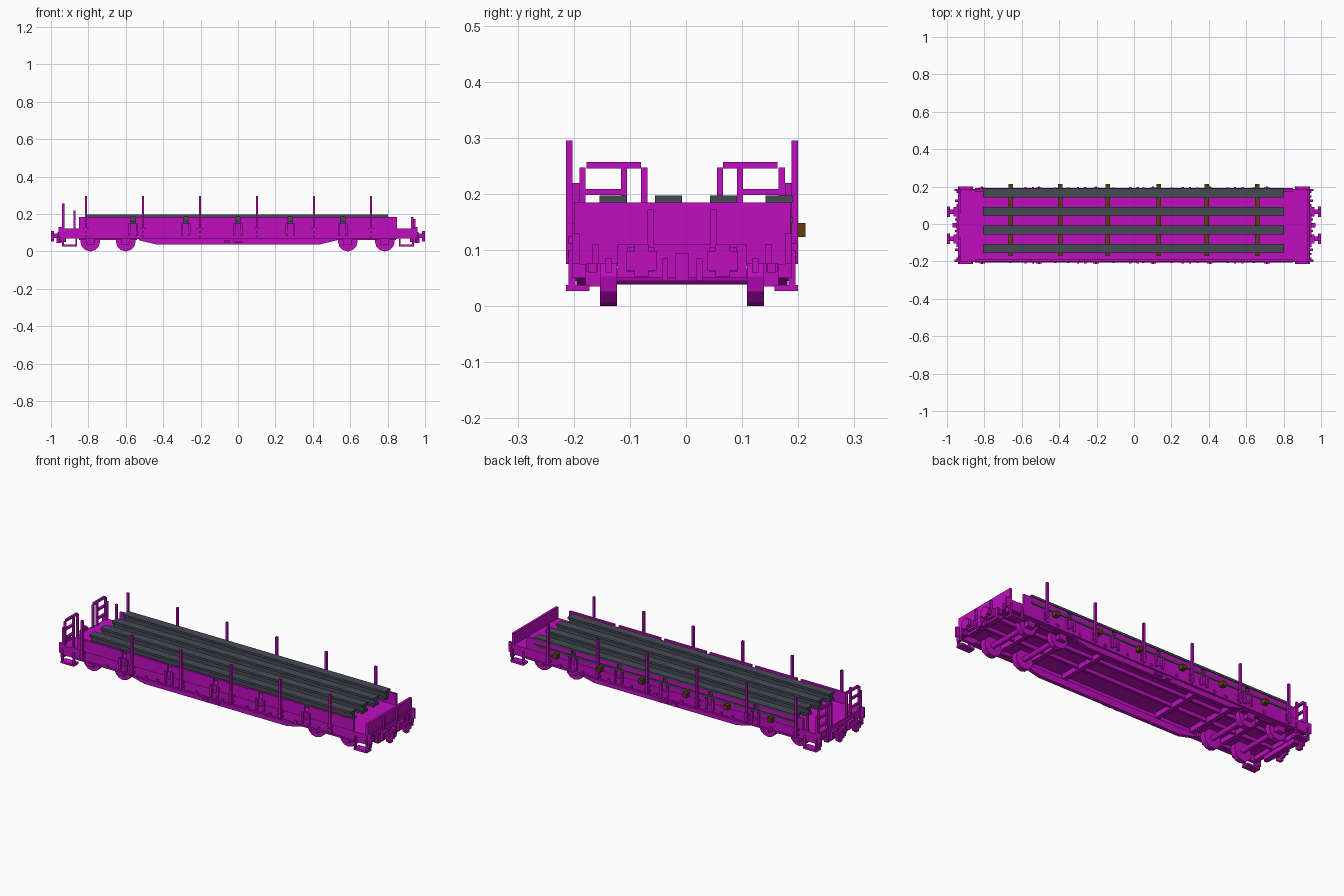
import bpy, bmesh, math

if "Cube" in bpy.data.objects:
    bpy.data.objects.remove(bpy.data.objects["Cube"], do_unlink=True)

CY = -0.007  # centre line of the wagon body


def material(name, rgb):
    m = bpy.data.materials.new(name)
    m.use_nodes = True
    m.diffuse_color = (*rgb, 1)
    m.node_tree.nodes["Principled BSDF"].inputs["Base Color"].default_value = (*rgb, 1)
    return m


MAGENTA = material("magenta paint", (0.53, 0.004, 0.53))
STEEL = material("dark steel", (0.062, 0.068, 0.09))
WOOD = material("brown timber", (0.11, 0.05, 0.006))


def finish(name, bm, mat):
    bmesh.ops.recalc_face_normals(bm, faces=bm.faces)
    me = bpy.data.meshes.new(name)
    bm.to_mesh(me)
    bm.free()
    me.materials.append(mat)
    ob = bpy.data.objects.new(name, me)
    bpy.context.collection.objects.link(ob)
    return ob


def boxes(name, spans, mat=MAGENTA):
    """One object from boxes given as (x0, x1, y0, y1, z0, z1)."""
    bm = bmesh.new()
    for x0, x1, y0, y1, z0, z1 in spans:
        vs = bmesh.ops.create_cube(bm, size=1)["verts"]
        for v in vs:
            v.co = ((x0 + x1) / 2 + v.co.x * (x1 - x0),
                    (y0 + y1) / 2 + v.co.y * (y1 - y0),
                    (z0 + z1) / 2 + v.co.z * (z1 - z0))
    return finish(name, bm, mat)


def both_sides(spans):
    """Spans with y measured outward from the centre line, on both sides."""
    out = []
    for x0, x1, y0, y1, z0, z1 in spans:
        for s in (-1, 1):
            a, b = sorted((CY + s * y0, CY + s * y1))
            out.append((x0, x1, a, b, z0, z1))
    return out


def both_ends(spans):
    return spans + [(-b, -a, *r) for a, b, *r in spans]


def prism(name, profile, y0, y1):
    """Extrude an XZ outline along y."""
    bm = bmesh.new()
    f = bm.faces.new([bm.verts.new((x, y0, z)) for x, z in profile])
    ext = bmesh.ops.extrude_face_region(bm, geom=[f])["geom"]
    for v in ext:
        if isinstance(v, bmesh.types.BMVert):
            v.co.y = y1
    return finish(name, bm, MAGENTA)


# Deck and frame
boxes("deck", [(-0.935, 0.935, CY - 0.193, CY + 0.193, 0.1, 0.122)])
boxes("side_sills", both_sides([(-0.935, 0.935, 0.178, 0.195, 0.068, 0.122)]))
boxes("sill_flanges", both_sides([(-0.85, 0.85, 0.17, 0.199, 0.066, 0.075)]))
belly = [(-0.53, 0.075), (-0.53, 0.06), (-0.49, 0.05), (-0.44, 0.038),
         (0.44, 0.038), (0.49, 0.05), (0.53, 0.06), (0.53, 0.075)]
for side, s in (("left", 1), ("right", -1)):
    a, b = sorted((CY + s * 0.168, CY + s * 0.188))
    prism("belly_beam_" + side, belly, a, b)
boxes("cross_members", both_ends([(x, x + 0.025, CY - 0.17, CY + 0.17, 0.072, 0.1)
                                  for x in (0.28, 0.5, 0.685)]))
boxes("centre_beams", both_sides([(-0.93, 0.93, 0.045, 0.06, 0.08, 0.1)]))

# Side boards, split into panels above a continuous lower band
boxes("side_board_base", both_sides([(-0.85, 0.85, 0.181, 0.193, 0.12, 0.148)]))
edges = [-0.85, -0.56, -0.28, 0, 0.28, 0.56, 0.85]
panels = []
for i in range(6):
    a = edges[i] + (0.012 if i else 0)
    b = edges[i + 1] - (0.012 if i < 5 else 0)
    panels.append((a, b, 0.181, 0.193, 0.146, 0.185))
boxes("side_board_panels", both_sides(panels))
hinges = []
for g in edges[1:-1]:
    for d in (-0.02, 0.02):
        hinges.append((g + d - 0.006, g + d + 0.006, 0.19, 0.204, 0.086, 0.148))
    hinges.append((g - 0.014, g + 0.014, 0.19, 0.2, 0.098, 0.11))
boxes("board_hinges", both_sides(hinges))

# Upright stakes with their sockets
stakes, sockets = [], []
for x in (-0.812, -0.508, -0.203, 0.102, 0.406, 0.711):
    stakes.append((x - 0.006, x + 0.006, 0.195, 0.207, 0.075, 0.295))
    sockets += [(x - 0.015, x + 0.015, 0.192, 0.203, z, z + 0.012) for z in (0.086, 0.112)]
boxes("stakes", both_sides(stakes))
boxes("stake_sockets", both_sides(sockets))
boxes("side_brackets", both_sides([(x - 0.006, x + 0.006, 0.19, 0.202, 0.075, 0.09)
                                   for x in (-0.66, -0.42, -0.35, -0.11, 0.05, 0.2, 0.34, 0.5, 0.64)]))
boxes("brake_handles", both_sides([(-0.075, -0.045, 0.18, 0.2, 0.045, 0.062),
                                   (-0.02, 0.025, 0.18, 0.2, 0.045, 0.055)]))

# End beams and tall end wall
boxes("end_beams", both_ends([(0.915, 0.94, CY - 0.193, CY + 0.193, 0.075, 0.122)]))
boxes("end_beam_centres", both_ends([(0.92, 0.95, CY - 0.115, CY + 0.115, 0.05, 0.11)]))
boxes("end_wall", [(0.925, 0.938, CY - 0.193, CY + 0.193, 0.12, 0.185)])
boxes("end_wall_ribs", both_sides([(0.936, 0.95, 0.051, 0.062, 0.11, 0.172),
                                   (0.936, 0.95, 0.148, 0.16, 0.075, 0.11)]))

# Buffers, coupling hook and hoses
boxes("buffers", both_sides(both_ends([
    (0.94, 0.965, 0.048, 0.098, 0.062, 0.105),
    (0.96, 0.988, 0.06, 0.085, 0.072, 0.096),
    (0.985, 1.0, 0.06, 0.085, 0.052, 0.11),
    (0.985, 1.0, 0.045, 0.1, 0.064, 0.098)])))
boxes("coupling_hook", both_ends([(0.94, 0.97, CY - 0.012, CY + 0.012, 0.07, 0.095),
                                  (0.958, 0.97, CY - 0.012, CY + 0.012, 0.045, 0.075)]))
boxes("brake_hoses", both_sides(both_ends([(0.945, 0.957, 0.025, 0.036, 0.045, 0.085),
                                           (0.94, 0.957, 0.125, 0.137, 0.06, 0.085)])))

# Corner foot steps
boxes("foot_steps", both_sides(both_ends([
    (0.86, 0.94, 0.165, 0.207, 0.027, 0.038),
    (0.86, 0.87, 0.19, 0.202, 0.03, 0.1),
    (0.93, 0.94, 0.19, 0.202, 0.03, 0.1),
    (0.935, 0.95, 0.172, 0.195, 0.05, 0.075)])))
boxes("corner_grips", both_sides(both_ends([(0.94, 0.96, 0.183, 0.195, 0.075, 0.13)])))

# Hand rails on the platform end
X0, X1 = -0.94, -0.928
boxes("hand_rails", both_sides([
    (X0, X1, 0.172, 0.183, 0.075, 0.247),
    (X0, X1, 0.062, 0.073, 0.11, 0.247),
    (X0, X1, 0.098, 0.109, 0.11, 0.247),
    (X0, X1, 0.073, 0.17, 0.245, 0.257),
    (X0, X1, 0.098, 0.175, 0.198, 0.209),
    (X0, X1, 0.098, 0.175, 0.15, 0.161),
    (-0.88, -0.868, 0.183, 0.195, 0.1, 0.22),
    (X0, X1, 0.183, 0.195, 0.1, 0.22)]))

# Wheels, axles and bearing boxes
bearings = []
for i, x in enumerate((-0.79, -0.6, 0.587, 0.785)):
    bm = bmesh.new()
    for y, r, depth in ((-0.131, 0.053, 0.03), (0.131, 0.053, 0.03), (0, 0.014, 0.28)):
        vs = bmesh.ops.create_cone(bm, cap_ends=True, segments=12, radius1=r, radius2=r, depth=depth)["verts"]
        for v in vs:
            a, b, c = v.co
            v.co = (x + a, CY + y + c, 0.053 + b)
    finish("wheelset_%d" % (i + 1), bm, MAGENTA)
    bearings += [(x - 0.022, x + 0.022, 0.14, 0.172, 0.035, 0.075),
                 (x - 0.055, x + 0.055, 0.15, 0.17, 0.062, 0.08)]
boxes("bearing_boxes", both_sides(bearings))
boxes("bogie_frames", both_sides([(-0.85, -0.54, 0.152, 0.167, 0.06, 0.08),
                                  (0.53, 0.845, 0.152, 0.167, 0.06, 0.08)]))

# Timber bearers under the load
boxes("timber_bearers", [(x - 0.012, x + 0.012, -0.17, 0.213, 0.123, 0.148)
                         for x in (-0.66, -0.393, -0.14, 0.133, 0.39, 0.658)], WOOD)

# Steel girders with I section
girders = []
for y in (-0.13, -0.031, 0.067, 0.166):
    girders += [(-0.806, 0.803, y - 0.024, y + 0.024, 0.148, 0.16),
                (-0.806, 0.803, y - 0.011, y + 0.011, 0.16, 0.185),
                (-0.806, 0.803, y - 0.024, y + 0.024, 0.185, 0.197)]
boxes("steel_girders", girders, STEEL)
